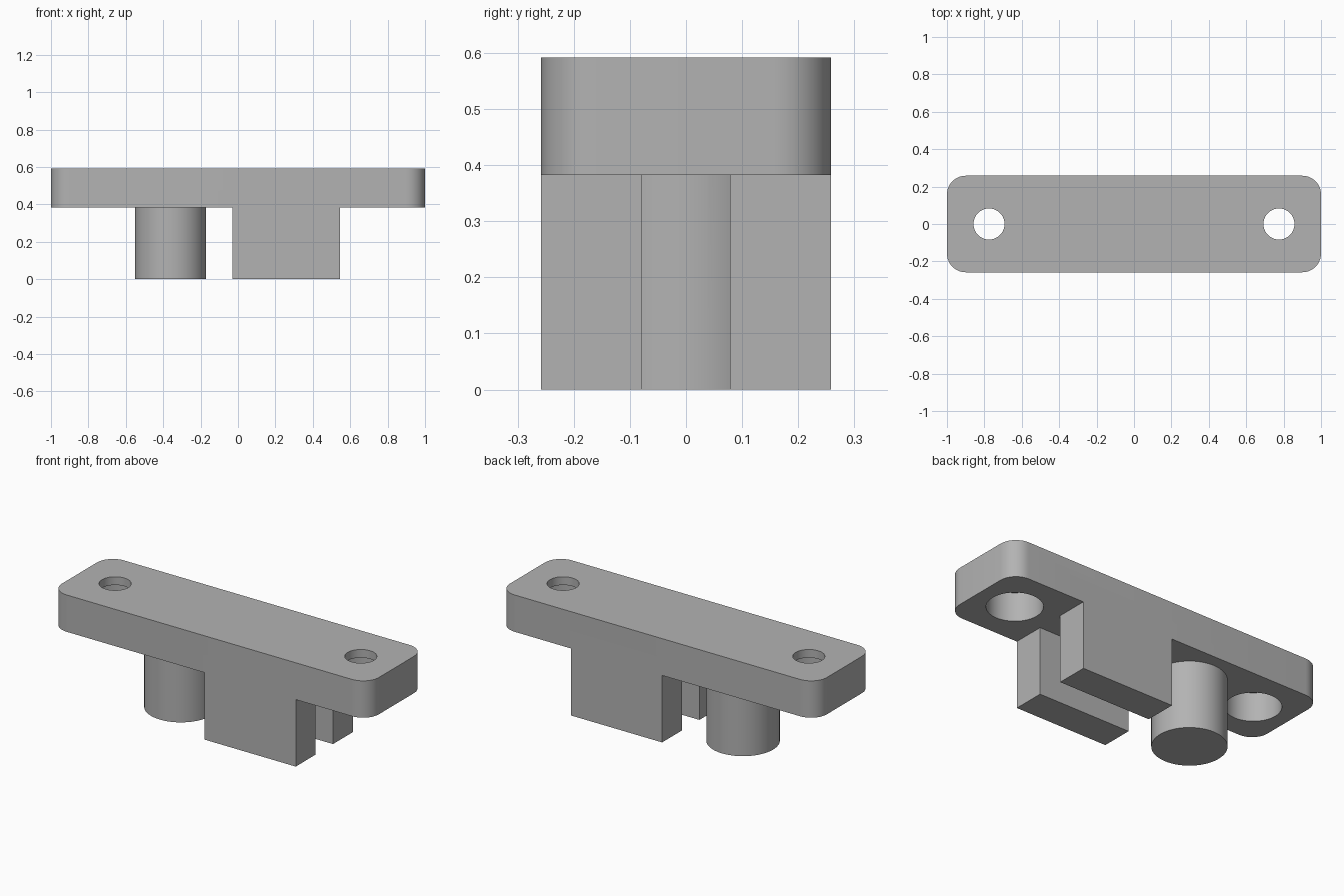
import bpy
import bmesh
import math

cube = bpy.data.objects.get("Cube")
if cube:
    bpy.data.objects.remove(cube, do_unlink=True)

HALF_W = 0.258
PLATE_LOW, PLATE_TOP = 0.382, 0.592
LIP_LOW = 0.545
OVERLAP = 0.1

grey = bpy.data.materials.new("plain_grey")
grey.use_nodes = True
colour = (0.45, 0.45, 0.45, 1)
grey.diffuse_color = colour
grey.node_tree.nodes["Principled BSDF"].inputs["Base Color"].default_value = colour


def box(name, x0, x1, y0, y1, z0, z1):
    bpy.ops.mesh.primitive_cube_add(
        size=1, location=((x0 + x1) / 2, (y0 + y1) / 2, (z0 + z1) / 2))
    ob = bpy.context.object
    ob.name = name
    ob.scale = (x1 - x0, y1 - y0, z1 - z0)
    bpy.ops.object.transform_apply(location=True, rotation=False, scale=True)
    ob.data.materials.append(grey)
    return ob


def cylinder(name, x, radius, z0, z1):
    bpy.ops.mesh.primitive_cylinder_add(
        vertices=64, radius=radius, depth=z1 - z0, location=(x, 0, (z0 + z1) / 2))
    ob = bpy.context.object
    ob.name = name
    ob.data.materials.append(grey)
    return ob


def combine(target, tool, operation):
    mod = target.modifiers.new(operation.lower(), "BOOLEAN")
    mod.operation = operation
    mod.solver = "EXACT"
    mod.object = tool
    bpy.context.view_layer.objects.active = target
    bpy.ops.object.modifier_apply(modifier=mod.name)
    bpy.data.objects.remove(tool, do_unlink=True)


# Mounting plate with rounded vertical corners
plate = box("mounting_plate", -1, 1, -HALF_W, HALF_W, PLATE_LOW, PLATE_TOP)
bm = bmesh.new()
bm.from_mesh(plate.data)
corners = [e for e in bm.edges
           if abs(e.verts[0].co.z - e.verts[1].co.z) > OVERLAP]
bmesh.ops.bevel(bm, geom=corners, offset=0.1, segments=10, profile=0.5,
                affect="EDGES")
bm.to_mesh(plate.data)
bm.free()

# Two flush guide blocks with a slot between them
for side in (-1, 1):
    y0, y1 = sorted((side * 0.078, side * HALF_W))
    block = box("guide_block", -0.03, 0.545, y0, y1, 0, PLATE_LOW + OVERLAP)
    combine(plate, block, "UNION")

# Locating peg
peg = cylinder("locating_peg", -0.36, 0.19, 0, PLATE_LOW + OVERLAP)
combine(plate, peg, "UNION")

# Screw holes, counterbored from below
for x in (-0.775, 0.775):
    combine(plate, cylinder("screw_hole", x, 0.083, 0.3, 0.7), "DIFFERENCE")
    combine(plate, cylinder("counterbore", x, 0.143, 0.3, LIP_LOW), "DIFFERENCE")

# Merge coplanar faces and smooth the round walls
bm = bmesh.new()
bm.from_mesh(plate.data)
bmesh.ops.remove_doubles(bm, verts=bm.verts, dist=0.0001)
bmesh.ops.dissolve_limit(bm, angle_limit=math.radians(0.5),
                         verts=bm.verts, edges=bm.edges)
bm.to_mesh(plate.data)
bm.free()
bpy.ops.object.select_all(action="DESELECT")
plate.select_set(True)
bpy.context.view_layer.objects.active = plate
bpy.ops.object.shade_smooth_by_angle(angle=math.radians(30))
